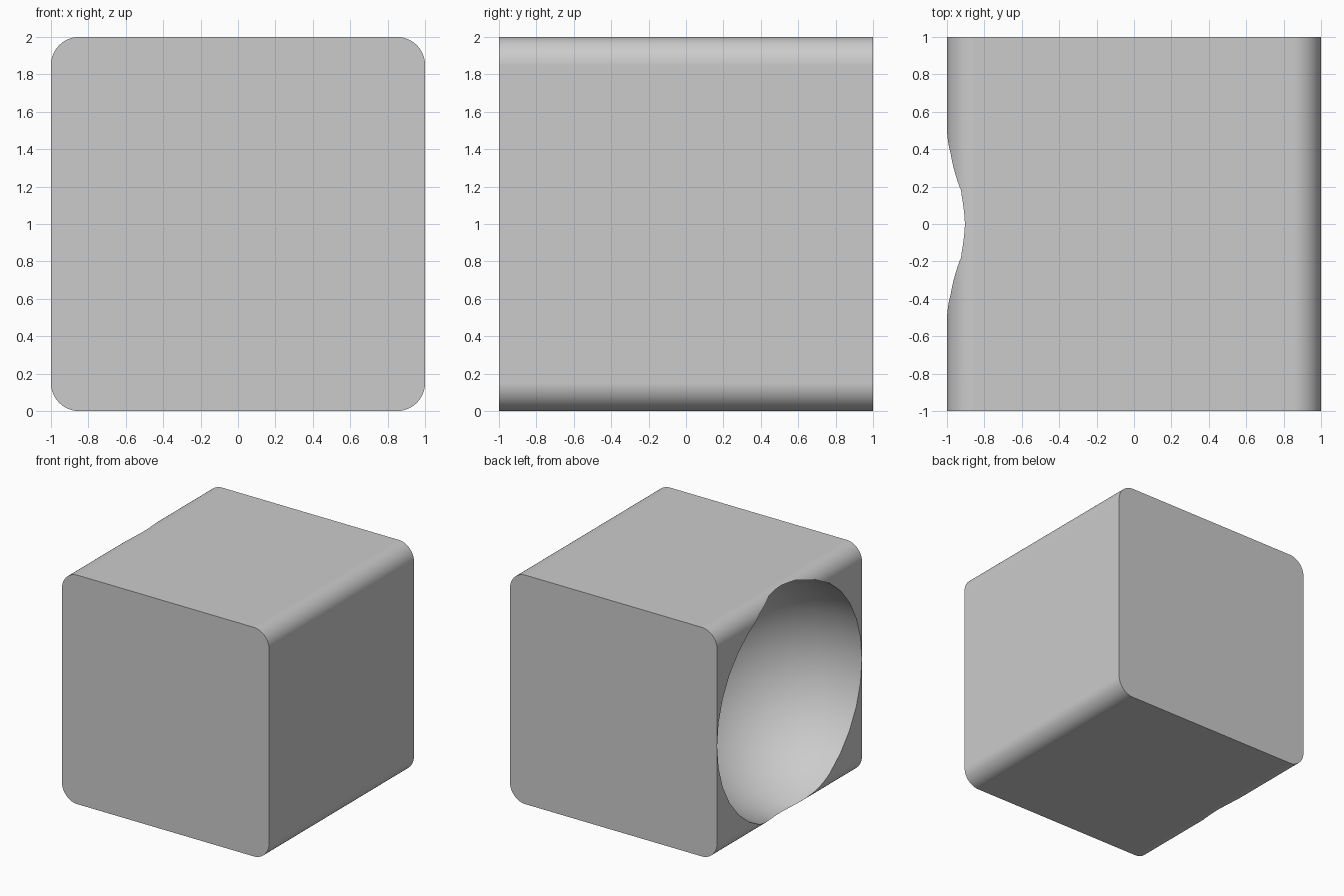
import bpy
import bmesh
import math

default = bpy.data.objects.get("Cube")
if default:
    bpy.data.objects.remove(default, do_unlink=True)

# Single plain grey finish
grey = bpy.data.materials.new("light_grey")
grey.use_nodes = True
colour = (0.6, 0.6, 0.6, 1)
grey.diffuse_color = colour
grey.node_tree.nodes["Principled BSDF"].inputs["Base Color"].default_value = colour


def make_object(name, bm):
    mesh = bpy.data.meshes.new(name)
    bm.to_mesh(mesh)
    bm.free()
    mesh.materials.append(grey)
    obj = bpy.data.objects.new(name, mesh)
    bpy.context.collection.objects.link(obj)
    return obj


def apply(obj, modifier):
    bpy.ops.object.select_all(action='DESELECT')
    obj.select_set(True)
    bpy.context.view_layer.objects.active = obj
    bpy.ops.object.modifier_apply(modifier=modifier.name)


# Block with its four front-to-back edges rounded
bm = bmesh.new()
bmesh.ops.create_cube(bm, size=2)
bmesh.ops.translate(bm, verts=bm.verts, vec=(0, 0, 1))
long_edges = [e for e in bm.edges
              if abs(e.verts[0].co.y - e.verts[1].co.y) > 1]
bmesh.ops.bevel(bm, geom=long_edges, offset=0.15, segments=16,
                profile=0.5, affect='EDGES')
block = make_object("hollowed_block", bm)

# Ball that scoops a hemispherical hollow out of the -x side
bm = bmesh.new()
bmesh.ops.create_uvsphere(bm, u_segments=32, v_segments=16, radius=0.999)
bmesh.ops.translate(bm, verts=bm.verts, vec=(-1, 0, 1))
cutter = make_object("hollow_cutter", bm)
cutter.hide_render = True

scoop = block.modifiers.new("scoop", 'BOOLEAN')
scoop.operation = 'DIFFERENCE'
scoop.solver = 'EXACT'
scoop.object = cutter
apply(block, scoop)
bpy.data.objects.remove(cutter, do_unlink=True)

# Smooth curves, crisp rims, flat sides
bpy.ops.object.shade_smooth_by_angle(angle=math.radians(30))
flat = block.modifiers.new("flat_sides", 'WEIGHTED_NORMAL')
flat.keep_sharp = True
apply(block, flat)
